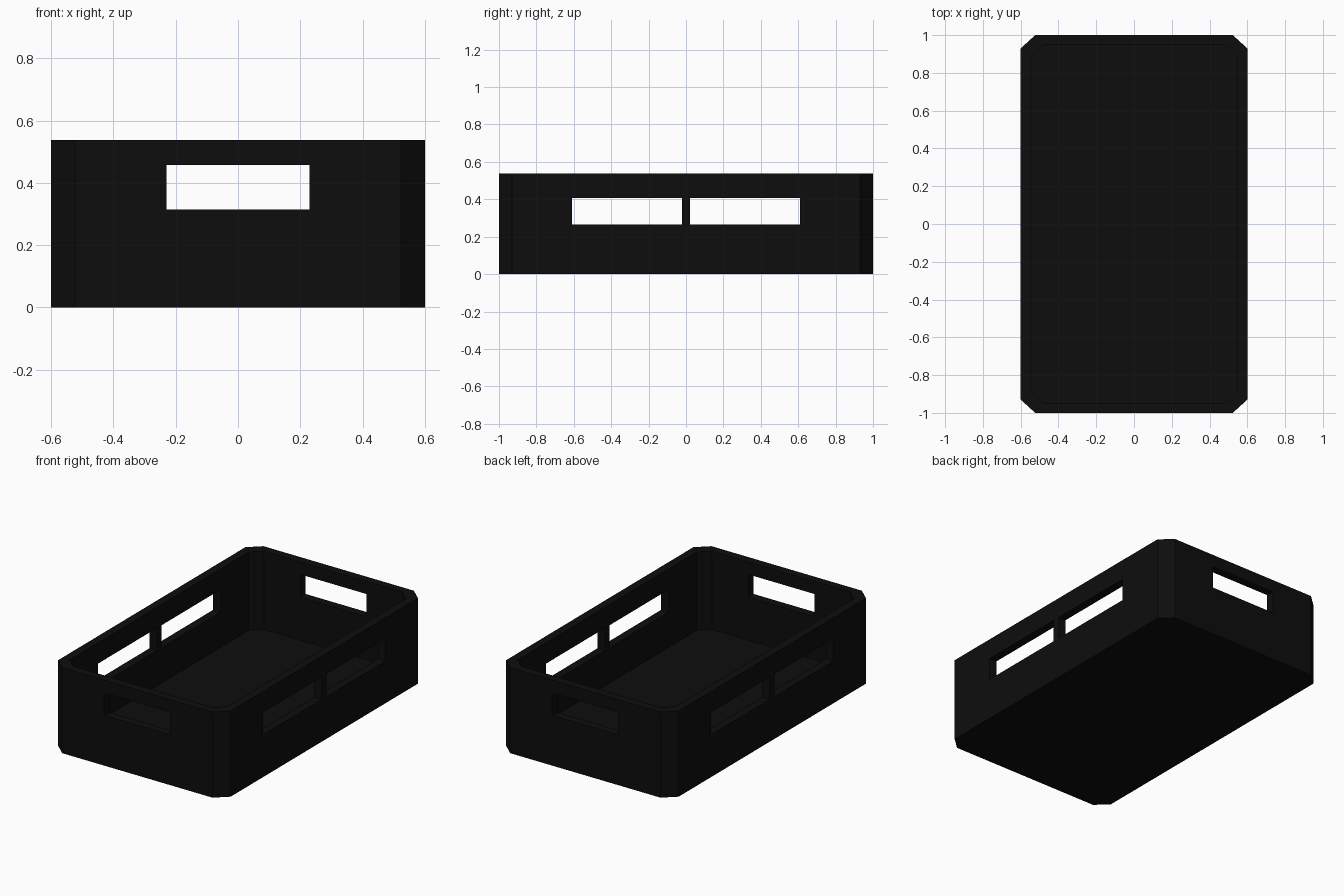
import bpy
import bmesh

if "Cube" in bpy.data.objects:
    bpy.data.objects.remove(bpy.data.objects["Cube"], do_unlink=True)

HX, HY, HEIGHT = 0.6, 1.0, 0.537   # outer half sizes and height
WALL, FLOOR = 0.053, 0.045
CUT_X, CUT_Y = 0.077, 0.07         # corner chamfer

black = bpy.data.materials.new("black plastic")
black.use_nodes = True
colour = (0.004, 0.004, 0.004, 1)
black.diffuse_color = colour
black.node_tree.nodes["Principled BSDF"].inputs["Base Color"].default_value = colour


def prism(name, hx, hy, cx, cy, z0, z1):
    """Upright block with four chamfered corners."""
    ring = [(hx, hy - cy), (hx - cx, hy), (cx - hx, hy), (-hx, hy - cy),
            (-hx, cy - hy), (cx - hx, -hy), (hx - cx, -hy), (hx, cy - hy)]
    bm = bmesh.new()
    base = bm.faces.new([bm.verts.new((x, y, z0)) for x, y in ring])
    top = bmesh.ops.extrude_face_region(bm, geom=[base])["geom"]
    bmesh.ops.translate(bm, vec=(0, 0, z1 - z0),
                        verts=[v for v in top if isinstance(v, bmesh.types.BMVert)])
    bmesh.ops.recalc_face_normals(bm, faces=bm.faces)
    return finish(name, bm)


def box(name, low, high):
    bm = bmesh.new()
    bmesh.ops.create_cube(bm, size=1)
    for v in bm.verts:
        v.co = [a + (c + 0.5) * (b - a) for a, b, c in zip(low, high, v.co)]
    return finish(name, bm)


def finish(name, bm):
    mesh = bpy.data.meshes.new(name)
    bm.to_mesh(mesh)
    bm.free()
    mesh.materials.append(black)
    obj = bpy.data.objects.new(name, mesh)
    bpy.context.collection.objects.link(obj)
    return obj


# Outer body of the crate
crate = prism("crate", HX, HY, CUT_X, CUT_Y, 0, HEIGHT)

# Cutters: the inside, the end handles and the two slots in each long side
cutters = [
    prism("inside_cutter", HX - WALL, HY - WALL, 0.065, 0.06, FLOOR, HEIGHT + 0.2),
    box("handle_cutter", (-0.23, -1.2, 0.315), (0.23, 1.2, 0.458)),
    box("front_slot_cutter", (-0.8, -0.61, 0.265), (0.8, -0.022, 0.407)),
    box("back_slot_cutter", (-0.8, 0.022, 0.265), (0.8, 0.61, 0.407)),
]
for cutter in cutters:
    cutter.hide_render = True
    mod = crate.modifiers.new(cutter.name, "BOOLEAN")
    mod.operation = "DIFFERENCE"
    mod.solver = "EXACT"
    mod.object = cutter

# Apply the cuts and drop the helpers
bpy.context.view_layer.update()
graph = bpy.context.evaluated_depsgraph_get()
cut_mesh = bpy.data.meshes.new_from_object(crate.evaluated_get(graph))
crate.modifiers.clear()
crate.data = cut_mesh
cut_mesh.materials.clear()
cut_mesh.materials.append(black)
for face in cut_mesh.polygons:
    face.material_index = 0
for cutter in cutters:
    bpy.data.objects.remove(cutter, do_unlink=True)
